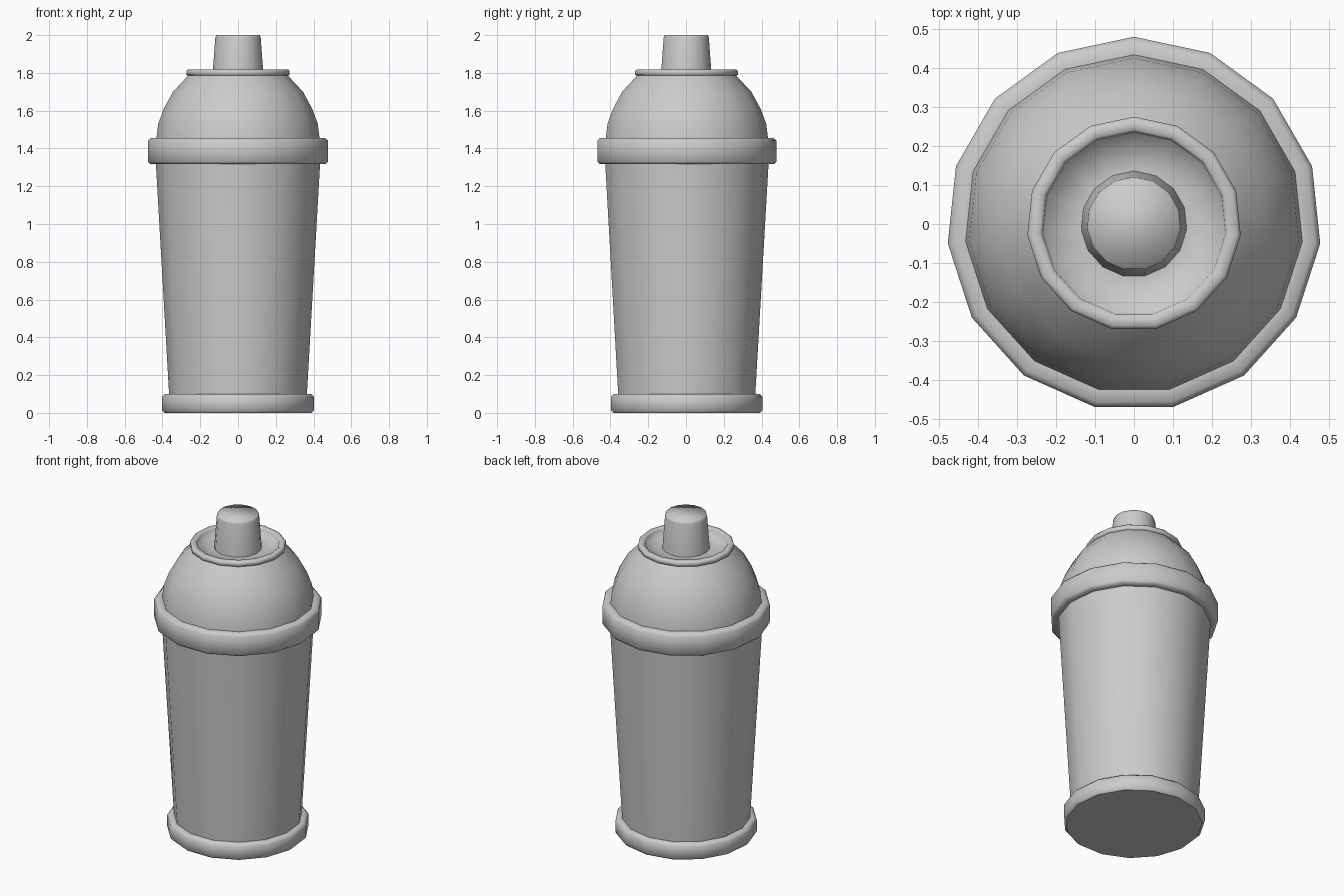
import bpy, bmesh, math

if "Cube" in bpy.data.objects:
    bpy.data.objects.remove(bpy.data.objects["Cube"])

SIDES = 15


def lathe(name, profile, cap_start=False, cap_end=False):
    """Revolve (radius, z) points about z; one corner points to +y."""
    bm = bmesh.new()
    rings = []
    for r, z in profile:
        ring = []
        for i in range(SIDES):
            a = math.pi / 2 + 2 * math.pi * i / SIDES
            ring.append(bm.verts.new((r * math.cos(a), r * math.sin(a), z)))
        rings.append(ring)
    for lo, hi in zip(rings, rings[1:]):
        for i in range(SIDES):
            j = (i + 1) % SIDES
            bm.faces.new((lo[i], lo[j], hi[j], hi[i])).smooth = True
    if cap_start:
        bm.faces.new(rings[0][::-1])
    if cap_end:
        bm.faces.new(rings[-1]).smooth = True
    mesh = bpy.data.meshes.new(name)
    bm.to_mesh(mesh)
    bm.free()
    obj = bpy.data.objects.new(name, mesh)
    bpy.context.collection.objects.link(obj)
    return obj


def band(r_in_low, r_in_high, r_out, z0, z1, b):
    """Profile of a bevelled hoop, open towards the axis."""
    return [(r_in_low, z0), (r_out - b, z0), (r_out, z0 + b),
            (r_out, z1 - b), (r_out - b, z1), (r_in_high, z1)]


# foot: bevelled disc with flat underside
lathe("base_foot", band(0.39, 0.366, 0.405, 0.0, 0.10, 0.014)[1:], cap_start=True)

# tapered body
lathe("body", [(0.367, 0.10), (0.437, 1.317)])

# hoop where the lid meets the body
lathe("lid_band", band(0.437, 0.434, 0.48, 1.317, 1.455, 0.014))

# domed lid
lathe("lid_dome", [(0.434, 1.455), (0.425, 1.53), (0.395, 1.61),
                   (0.346, 1.70), (0.266, 1.785)])

# raised collar with a shallow recess inside
lathe("collar", [(0.266, 1.785), (0.275, 1.79), (0.275, 1.81), (0.267, 1.818),
                 (0.243, 1.818), (0.236, 1.81), (0.232, 1.785), (0.136, 1.785)])

# spout, closed on top
lathe("spout", [(0.136, 1.785), (0.121, 1.985), (0.116, 2.0)], cap_end=True)
